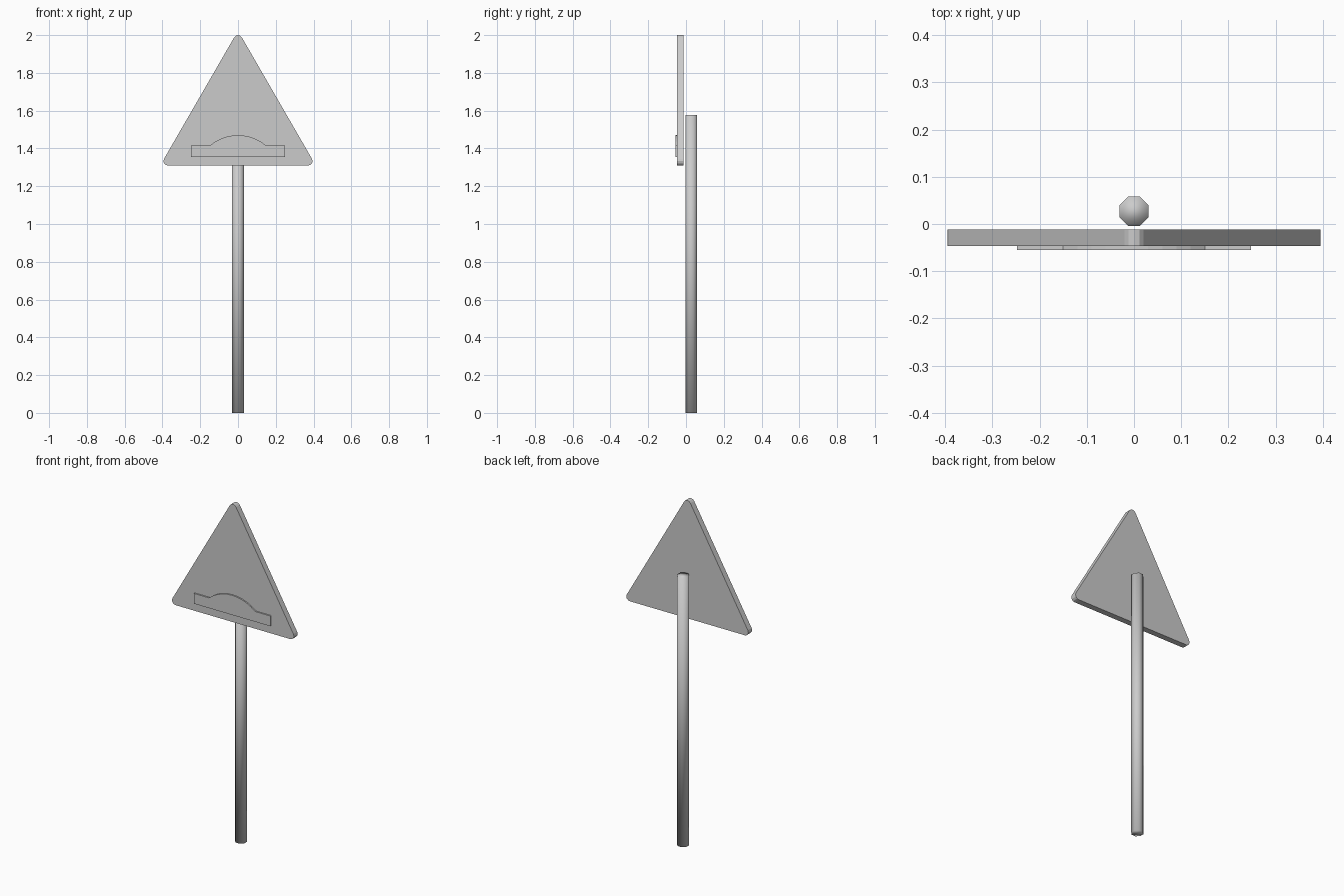
import bpy
import bmesh
from math import sin, cos, radians, pi
from mathutils import Matrix

cube = bpy.data.objects.get("Cube")
if cube:
    bpy.data.objects.remove(cube, do_unlink=True)

# Single painted-metal colour
GREY = (0.6, 0.6, 0.6, 1.0)
grey = bpy.data.materials.new("plain grey")
grey.use_nodes = True
grey.diffuse_color = GREY
grey.node_tree.nodes["Principled BSDF"].inputs["Base Color"].default_value = GREY


def finish(name, bm, smooth=False):
    """Turn a bmesh into a named, coloured object."""
    bmesh.ops.recalc_face_normals(bm, faces=bm.faces)
    mesh = bpy.data.meshes.new(name)
    bm.to_mesh(mesh)
    bm.free()
    mesh.materials.append(grey)
    for face in mesh.polygons:
        face.use_smooth = smooth
    obj = bpy.data.objects.new(name, mesh)
    bpy.context.collection.objects.link(obj)
    return obj


def extrude_outline(name, outline, y_front, y_back):
    """Extrude an (x, z) outline from y_front to y_back."""
    bm = bmesh.new()
    face = bm.faces.new([bm.verts.new((x, y_front, z)) for x, z in outline])
    result = bmesh.ops.extrude_face_region(bm, geom=[face], use_keep_orig=True)
    moved = [v for v in result["geom"] if isinstance(v, bmesh.types.BMVert)]
    bmesh.ops.translate(bm, verts=moved, vec=(0, y_back - y_front, 0))
    return finish(name, bm)


def arc(cx, cz, radius, start, end, steps):
    """Points on a circular arc, angles in degrees."""
    angles = [radians(start + (end - start) * i / steps) for i in range(steps + 1)]
    return [(cx + radius * cos(a), cz + radius * sin(a)) for a in angles]


# Post: octagonal tube with flats facing the axes
POST_HEIGHT = 1.578
bm = bmesh.new()
bmesh.ops.create_cone(
    bm, cap_ends=True, segments=8, radius1=0.0335, radius2=0.0335, depth=POST_HEIGHT,
    matrix=Matrix.Translation((0, 0.027, POST_HEIGHT / 2)) @ Matrix.Rotation(pi / 8, 4, "Z"))
finish("post", bm, smooth=True)

# Sign plate: equilateral triangle with rounded corners
R = 0.023
corners = [(0.372, 1.333, -90), (0, 1.977, 30), (-0.372, 1.333, 150)]
outline = []
for cx, cz, start in corners:
    outline += arc(cx, cz, R, start, start + 120, 4)
extrude_outline("sign_plate", outline, -0.047, -0.012)

# Raised road-bump symbol: flat bar with an arched middle
BASE, SHOULDER, CREST = 1.355, 1.415, 1.470
HALF_BAR, HALF_BUMP = 0.248, 0.15
rise = CREST - SHOULDER
radius = (HALF_BUMP ** 2 + rise ** 2) / (2 * rise)
bump = []
for i in range(11):
    x = HALF_BUMP * (1 - i / 5)
    bump.append((x, CREST - radius + (radius ** 2 - x ** 2) ** 0.5))
symbol = [(-HALF_BAR, BASE), (HALF_BAR, BASE), (HALF_BAR, SHOULDER)]
symbol += bump + [(-HALF_BAR, SHOULDER)]
extrude_outline("bump_symbol", symbol, -0.055, -0.047)
